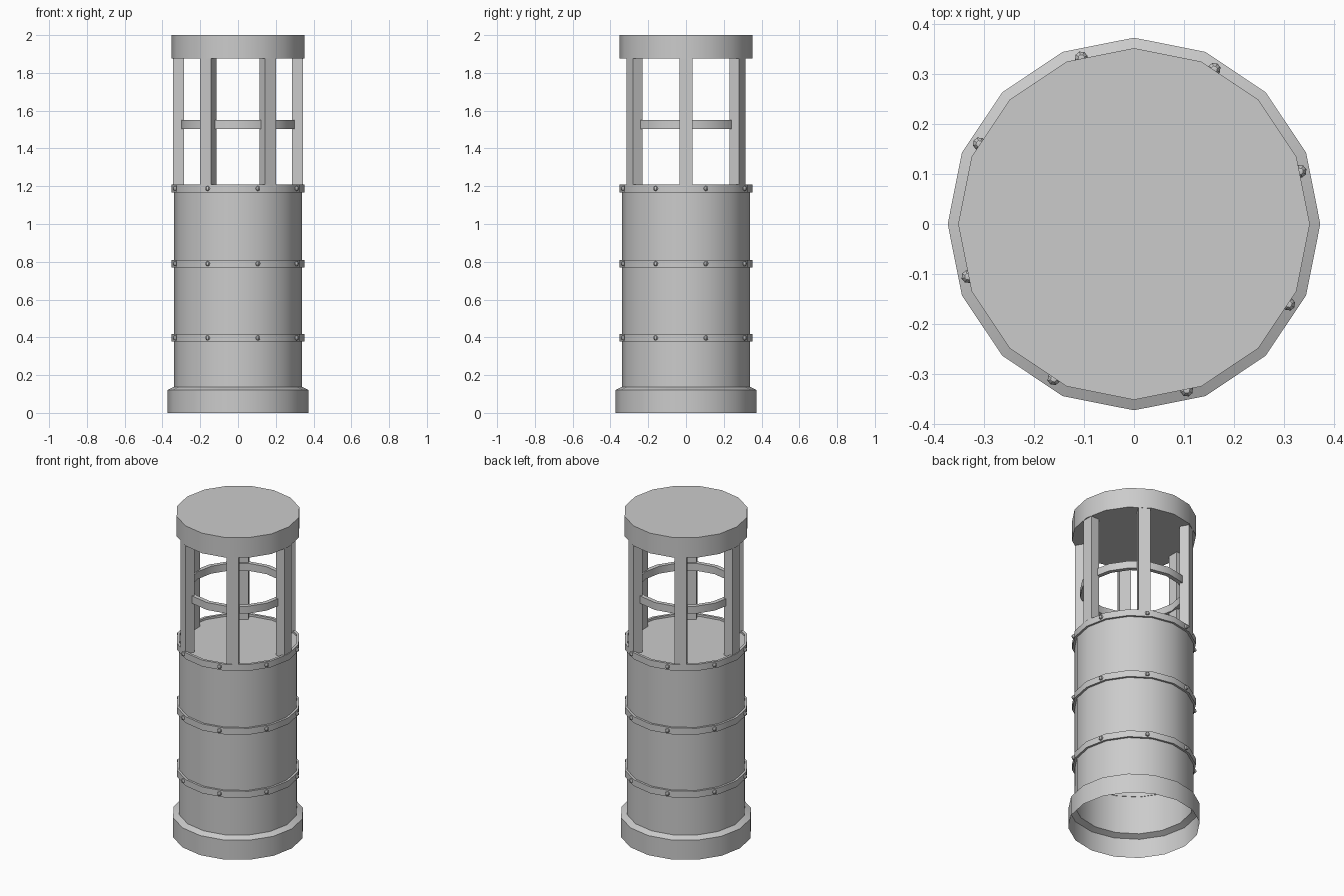
import bpy, bmesh, math
from mathutils import Matrix

cube = bpy.data.objects.get("Cube")
if cube:
    bpy.data.objects.remove(cube, do_unlink=True)

SIDES = 16

grey = bpy.data.materials.new("plain_grey")
grey.use_nodes = True
colour = (0.6, 0.6, 0.6, 1)
grey.diffuse_color = colour
grey.node_tree.nodes["Principled BSDF"].inputs["Base Color"].default_value = colour


def finish(name, bm, smooth=True):
    """Turn a bmesh into a named object with the grey material."""
    bmesh.ops.remove_doubles(bm, verts=bm.verts, dist=1e-5)
    bmesh.ops.recalc_face_normals(bm, faces=bm.faces)
    mesh = bpy.data.meshes.new(name)
    bm.to_mesh(mesh)
    bm.free()
    mesh.materials.append(grey)
    obj = bpy.data.objects.new(name, mesh)
    bpy.context.collection.objects.link(obj)
    if smooth:
        bpy.ops.object.select_all(action='DESELECT')
        obj.select_set(True)
        bpy.context.view_layer.objects.active = obj
        bpy.ops.object.shade_smooth_by_angle(angle=math.radians(30))
    return obj


def lathe(name, profile, closed=False):
    """Spin (radius, z) points around the vertical axis."""
    bm = bmesh.new()
    verts = [bm.verts.new((r, 0, z)) for r, z in profile]
    edges = [bm.edges.new(pair) for pair in zip(verts, verts[1:])]
    if closed:
        edges.append(bm.edges.new((verts[-1], verts[0])))
    bmesh.ops.spin(bm, geom=verts + edges, cent=(0, 0, 0), axis=(0, 0, 1),
                   angle=math.tau, steps=SIDES)
    return finish(name, bm)


def ring(name, inner, outer, low, high):
    return lathe(name, [(inner, low), (outer, low), (outer, high), (inner, high)], True)


# Hollow body with a stepped foot and a flat deck, open underneath
lathe("body", [(0.373, 0), (0.373, 0.122), (0.338, 0.138), (0.338, 1.195), (0, 1.195)])

# Solid roof cap
lathe("roof_cap", [(0, 1.875), (0.352, 1.875), (0.352, 2), (0, 2)])

# Hoop inside the lantern cage
ring("cage_hoop", 0.28, 0.306, 1.504, 1.55)

# Three bands, each with eight rivets
for label, z in (("lower", 0.397), ("middle", 0.79), ("upper", 1.188)):
    ring(label + "_band", 0.335, 0.351, z - 0.02, z + 0.02)
    bm = bmesh.new()
    for i in range(8):
        turn = Matrix.Rotation(math.radians(17.6 + 45 * i), 4, 'Z')
        bmesh.ops.create_uvsphere(bm, u_segments=8, v_segments=6, radius=0.013,
                                  matrix=turn @ Matrix.Translation((0.349, 0, z)))
    finish(label + "_rivets", bm)

# Six upright posts between deck and cap
for i in range(6):
    bm = bmesh.new()
    place = (Matrix.Rotation(math.radians(60 * i), 4, 'Z')
             @ Matrix.Translation((0.315, 0, 1.535))
             @ Matrix.Diagonal((0.058, 0.068, 0.682, 1)))
    bmesh.ops.create_cube(bm, size=1, matrix=place)
    finish(f"post_{i + 1}", bm, smooth=False)
